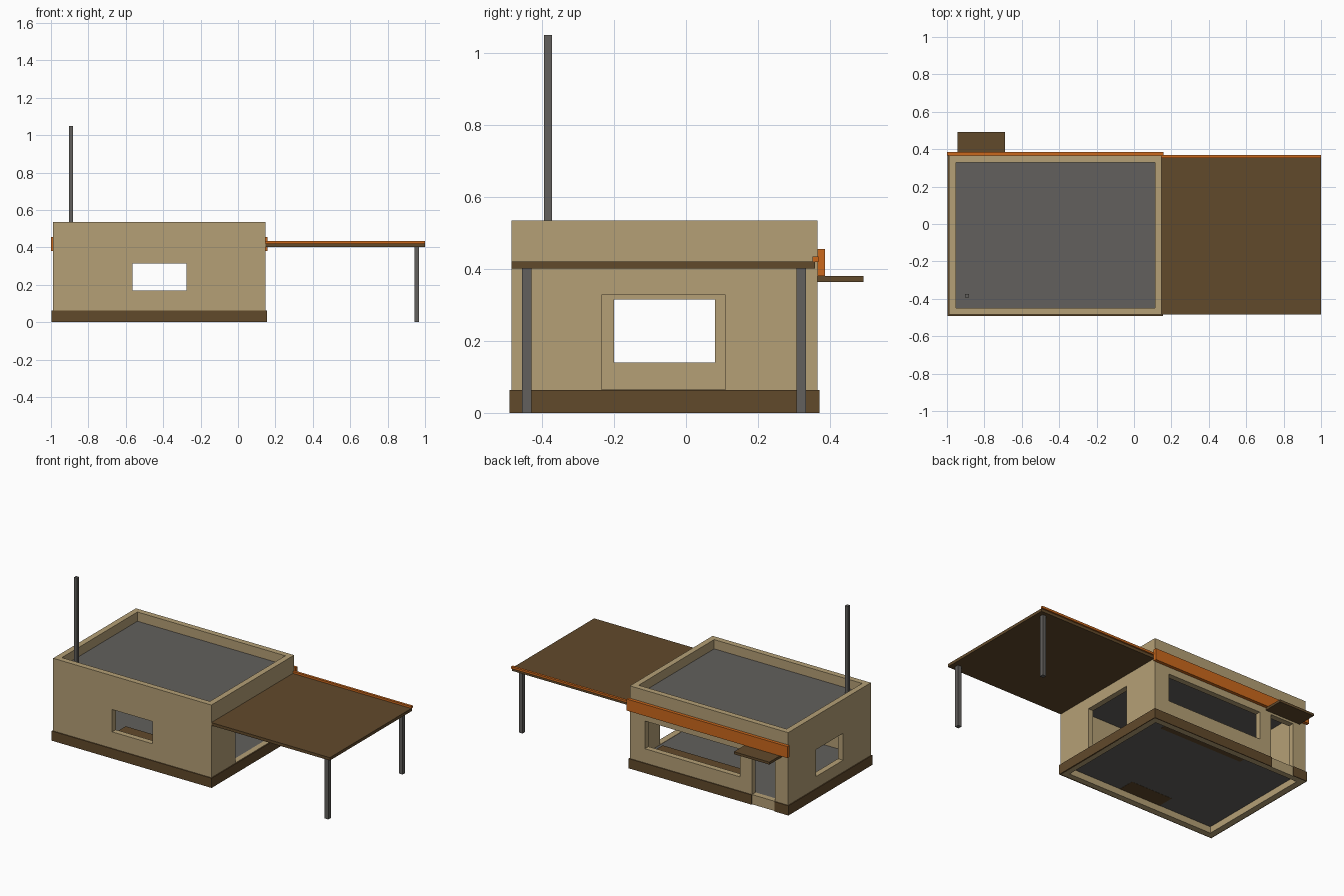
import bpy

old = bpy.data.objects.get("Cube")
if old:
    bpy.data.objects.remove(old, do_unlink=True)


def material(name, rgb):
    m = bpy.data.materials.new(name)
    m.use_nodes = True
    m.diffuse_color = (*rgb, 1)
    bsdf = next(n for n in m.node_tree.nodes if n.type == 'BSDF_PRINCIPLED')
    bsdf.inputs["Base Color"].default_value = (*rgb, 1)
    return m


SAND = material("sand_plaster", (0.46, 0.35, 0.18))
BROWN = material("dark_brown", (0.12, 0.067, 0.024))
ORANGE = material("orange_trim", (0.60, 0.14, 0.012))
GREY = material("roof_grey", (0.122, 0.117, 0.109))


def box(name, xs, ys, zs, mat):
    """Axis-aligned box given by its low and high limits on each axis."""
    bpy.ops.mesh.primitive_cube_add(size=1)
    ob = bpy.context.object
    ob.name = ob.data.name = name
    for v in ob.data.vertices:
        v.co = [lo + (c + 0.5) * (hi - lo) for c, (lo, hi) in zip(v.co, (xs, ys, zs))]
    ob.data.materials.append(mat)
    return ob


def cut(target, xs, ys, zs):
    """Remove a box-shaped volume from the target."""
    tool = box("cutter", xs, ys, zs, target.data.materials[0])
    tool.hide_render = True
    mod = target.modifiers.new("opening", 'BOOLEAN')
    mod.operation = 'DIFFERENCE'
    mod.solver = 'EXACT'
    mod.object = tool
    bpy.context.view_layer.objects.active = target
    bpy.ops.object.modifier_apply(modifier=mod.name)
    bpy.data.objects.remove(tool, do_unlink=True)


X0, X1, Y0, Y1 = -0.99, 0.148, -0.485, 0.365
T = 0.037
TOP, BASE = 0.535, 0.063
inner_x, inner_y = (X0 + T, X1 - T), (Y0 + T, Y1 - T)
door_x = (-0.895, -0.73)

# Hollow walls with parapet, windows and doorways
walls = box("walls", (X0, X1), (Y0, Y1), (0, TOP), SAND)
cut(walls, inner_x, inner_y, (-0.1, 0.7))
cut(walls, (-0.565, -0.275), (Y0 - 0.1, Y0 + 0.1), (0.17, 0.315))
cut(walls, (-0.645, 0.04), (Y1 - 0.1, Y1 + 0.1), (0.155, 0.335))
cut(walls, door_x, (Y1 - 0.1, Y1 + 0.1), (BASE, 0.35))
cut(walls, (X0 - 0.1, X0 + 0.1), (-0.2, 0.08), (0.14, 0.315))
cut(walls, (X1 - 0.1, X1 + 0.1), (-0.235, 0.11), (BASE + 0.002, 0.328))

# Plinth around the walls, open at the back door
plinth = box("plinth", (X0 - 0.006, X1 + 0.006), (Y0 - 0.006, Y1 + 0.006), (0, BASE), BROWN)
cut(plinth, (X0 + 0.004, X1 - 0.004), (Y0 + 0.004, Y1 - 0.004), (-0.1, 0.2))
cut(plinth, door_x, (Y1 - 0.05, Y1 + 0.05), (-0.1, 0.2))

# Floor, flat roof and counters under the windows
box("floor", inner_x, inner_y, (0.042, BASE), GREY)
box("roof", inner_x, inner_y, (0.45, 0.475), GREY)
box("front_counter", (-0.57, -0.27), (Y0 + T, -0.34), (0.041, 0.15), BROWN)
box("back_counter", (-0.6, 0.0), (0.24, Y1 - T), (0.041, 0.14), BROWN)

# Orange band and door canopy at the back
box("back_band", (-1.0, 0.158), (Y1, 0.386), (0.38, 0.455), ORANGE)
box("door_canopy", (-0.945, -0.69), (Y1, 0.493), (0.364, 0.38), BROWN)

# Carport roof, edge trim and posts
box("carport_roof", (X1, 1.0), (Y0, 0.358), (0.402, 0.421), BROWN)
box("carport_trim", (X1, 1.0), (0.352, 0.368), (0.42, 0.434), ORANGE)
for name, y in (("front_post", -0.443), ("back_post", 0.32)):
    box("carport_" + name, (0.943, 0.969), (y - 0.013, y + 0.013), (0, 0.402), GREY)

# Mast on the roof
box("mast", (-0.903, -0.882), (-0.394, -0.373), (0.47, 1.05), GREY)
